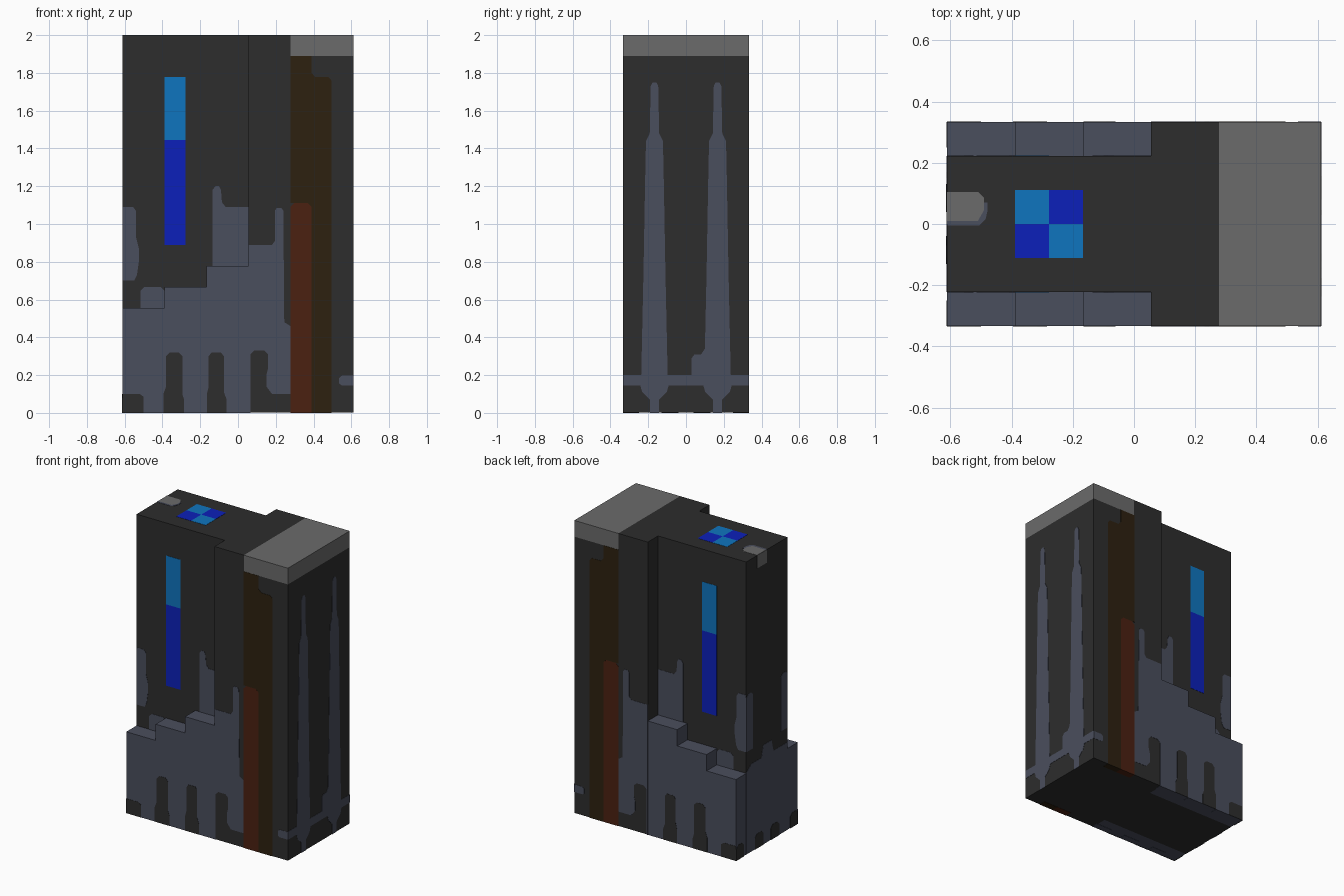
import bpy
import bmesh
from mathutils import Vector

cube = bpy.data.objects.get("Cube")
if cube:
    bpy.data.objects.remove(cube, do_unlink=True)


def material(name, rgb):
    lin = [((c / 255 + 0.055) / 1.055) ** 2.4 if c > 10 else c / 255 / 12.92 for c in rgb]
    m = bpy.data.materials.new(name)
    m.use_nodes = True
    m.diffuse_color = (*lin, 1)
    bsdf = m.node_tree.nodes["Principled BSDF"]
    bsdf.inputs["Base Color"].default_value = (*lin, 1)
    bsdf.inputs["Roughness"].default_value = 0.9
    return m


DARK = material("charcoal", (45, 45, 45))
SLATE = material("slate", (74, 78, 93))
PALE = material("pale grey", (107, 107, 107))
SKY = material("bright blue", (15, 117, 191))
DEEP = material("deep blue", (12, 32, 186))
BROWN = material("dark brown", (45, 33, 16))
RUST = material("rust", (75, 33, 17))

U = 1 / 9                      # modelling grid unit
X, Y, W = 5.5 * U, 3 * U, 2 * U  # half length, half width, half core width
T = 0.0015                     # paint plate thickness


def finish(name, bm, mat):
    bmesh.ops.recalc_face_normals(bm, faces=bm.faces)
    me = bpy.data.meshes.new(name)
    bm.to_mesh(me)
    bm.free()
    me.materials.append(mat)
    ob = bpy.data.objects.new(name, me)
    bpy.context.collection.objects.link(ob)
    return ob


def box(name, x0, x1, y0, y1, z0, z1, mat):
    bm = bmesh.new()
    bmesh.ops.create_cube(bm, size=1)
    for v in bm.verts:
        v.co = Vector(((x0, x1)[v.co.x > 0], (y0, y1)[v.co.y > 0], (z0, z1)[v.co.z > 0]))
    return finish(name, bm, mat)


def plate(name, pts, axis, level, mat):
    """Thin outline plate on the plane axis = level, facing away from the model."""
    out = -1 if (level < 0.01) else 1
    normal = Vector([out * T if i == axis else 0 for i in range(3)])
    bm = bmesh.new()
    verts = []
    for p in pts:
        co = list(p)
        co.insert(axis, level)
        verts.append(bm.verts.new(co))
    face = bm.faces.new(verts)
    ext = bmesh.ops.extrude_face_region(bm, geom=[face])
    top = [g for g in ext["geom"] if isinstance(g, bmesh.types.BMVert)]
    bmesh.ops.translate(bm, verts=top, vec=normal)
    return finish(name, bm, mat)


def rect(a0, a1, b0, b1):
    return [(a0, b0), (a1, b0), (a1, b1), (a0, b1)]


def round_top(a0, a1, b0, b1, r=0.02):
    return [(a0, b0), (a1, b0), (a1, b1 - r), (a1 - r, b1), (a0 + r, b1), (a0, b1 - r)]


# Main masses
Z0 = T
S0, S1, S2 = -3.5 * U, -1.5 * U, 0.5 * U   # step edges along x
CAP = 2.5 * U
box("core", -X, S2, -W, W, Z0, 2, DARK)
box("rear_block", S2, X, -Y, Y, Z0, 17 * U, DARK)
box("rear_block_top", S2, CAP, -Y, Y, 17 * U, 2, DARK)
box("cap", CAP, X, -Y, Y, 17 * U, 2, PALE)

# Everything on the two long sides is the same on both
for s, side in ((-1, "front"), (1, "back")):
    # stepped ledges
    for i, (x0, x1, h) in enumerate(((-X, S0, 5), (S0, S1, 6), (S1, S2, 7))):
        ya, yb = sorted((s * W, s * Y))
        box(f"{side}_step_{i + 1}", x0, x1, ya, yb, Z0, h * U, SLATE)

    # plates on the outer wall
    outer = [
        ("weathering", [(S2, 0), (0.065, 0.0), (0.065, 0.31), (0.085, 0.33), (0.14, 0.33), (0.16, 0.31),
                        (0.16, 0.24), (0.15, 0.2), (0.15, 0.14), (0.18, 0.1), (CAP, 0.1), (CAP, 0.46),
                        (0.245, 0.48), (0.24, 1.07), (0.23, 1.085), (0.205, 1.085), (0.195, 1.07),
                        (0.195, 0.91), (0.18, 8 * U), (S2, 8 * U)], SLATE),
        ("band_end", [(0.535, 0.155), (0.55, 0.145), (X, 0.145), (X, 0.197), (0.55, 0.197), (0.535, 0.185)], SLATE),
        ("corner_notch", [(-X, 0), (-0.5, 0), (-0.5, 0.085), (-0.52, 0.1), (-X, 0.1)], DARK),
        ("notch_1", [(-0.395, 0), (-0.285, 0), (-0.285, 0.07), (-0.295, 0.1), (-0.295, 0.3), (-0.315, 0.32),
                     (-0.36, 0.32), (-0.38, 0.3), (-0.38, 0.14), (-0.395, 0.1)], DARK),
        ("notch_2", [(-0.165, 0), (-0.06, 0), (-0.06, 0.07), (-0.075, 0.11), (-0.075, 0.3), (-0.09, 0.32),
                     (-0.14, 0.32), (-0.155, 0.3), (-0.155, 0.14), (-0.165, 0.1)], DARK),
        ("rust_stripe", round_top(CAP, 3.5 * U, 0, 10 * U), RUST),
        ("brown_stripe", [(3.5 * U, 0), (4.45 * U, 0), (4.45 * U, 1.76), (4.3 * U, 1.778), (0.41, 1.778),
                          (3.5 * U, 1.8), (3.5 * U, 17 * U), (CAP, 17 * U), (CAP, 10 * U), (0.37, 10 * U),
                          (3.5 * U, 1.09)], BROWN),
    ]
    # plates on the recessed core wall
    inner = [
        ("edge_stain", [(-X, 0.7), (-0.55, 0.7), (-0.535, 0.73), (-0.525, 0.8), (-0.525, 0.87),
                        (-0.54, 0.93), (-0.54, 1.07), (-0.555, 1.09), (-X, 1.09)], SLATE),
        ("low_stain", round_top(-0.515, S0, 5 * U, 6 * U), SLATE),
        ("tall_stain", [(-0.135, 7 * U), (S2, 7 * U), (S2, 1.09), (-0.065, 1.09), (-0.085, 1.115),
                        (-0.09, 1.18), (-0.1, 1.2), (-0.12, 1.2), (-0.135, 1.18)], SLATE),
        ("window_lower", rect(S0, -2.5 * U, 8 * U, 13 * U), DEEP),
        ("window_upper", rect(S0, -2.5 * U, 13 * U, 16 * U), SKY),
    ]
    for name, pts, mat in outer:
        plate(f"{side}_{name}", pts, 1, s * Y, mat)
    for name, pts, mat in inner:
        plate(f"{side}_{name}", pts, 1, s * W, mat)

    # paint wrapping under the base
    for i, (x0, x1, mat) in enumerate(((-0.5, -0.395, SLATE), (-0.285, -0.165, SLATE), (-0.06, 0.065, SLATE),
                                       (CAP, 3.5 * U, RUST), (3.5 * U, 4.45 * U, BROWN))):
        ya, yb = sorted((s * Y, s * (Y - 0.045)))
        plate(f"{side}_base_patch_{i + 1}", rect(x0, x1, ya, yb), 2, Z0, mat)

    # tall streaks on the +x end
    c = s * 0.167
    half = [(0.07, 0.2), (0.058, 0.75), (0.05, 1.2), (0.045, 1.44), (0.025, 1.48), (0.02, 1.73), (0.01, 1.75)]
    plate(f"{side}_streak", [(c + a, z) for a, z in half] + [(c - a, z) for a, z in reversed(half)], 0, X, SLATE)
    foot = [(0.024, 0), (0.024, 0.07), (0.065, 0.11), (0.075, 0.145)]
    plate(f"{side}_streak_foot", [(c + a, z) for a, z in foot] + [(c - a, z) for a, z in reversed(foot)],
          0, X, SLATE)

    # stains and base notches on the -x end
    for name, y0, y1, z0, z1, mat in (("end_stain", 0.15, W, 0.7, 1.09, SLATE),
                                      ("end_notch_outer", 0.25, Y, 0, 0.1, DARK),
                                      ("end_notch_inner", 0.04, 0.13, 0, 0.1, DARK)):
        ya, yb = sorted((s * y0, s * y1))
        level = -X - (T if mat == DARK else 0)
        plate(f"{side}_{name}", round_top(ya, yb, z0, z1), 0, level, mat)

# Remaining paint on the two ends
plate("end_band", rect(-Y, Y, 0.145, 0.2), 0, X, SLATE)
plate("end_band_bump", [(0.03, 0.2), (0.1, 0.2), (0.1, 0.34), (0.08, 0.31), (0.045, 0.31), (0.03, 0.29)], 0, X, SLATE)
plate("low_end_weathering", [(-W, Z0), (W, Z0), (W, 0.56), (0.17, 0.6), (0.06, 0.6), (0.04, 0.68),
                             (-0.05, 0.68), (-0.07, 0.6), (-W, 0.6)], 0, -X, SLATE)
plate("end_lamp", rect(0, 0.105, 17.2 * U, 2), 0, -X, PALE)

# Roof details
plate("roof_lamp_rim", [(-X, -0.005), (-0.505, -0.005), (-0.485, 0.015), (-0.478, 0.045), (-0.478, 0.07),
                        (-0.49, 0.07), (-0.49, 0.045), (-0.51, 0.01), (-X, 0.01)], 2, 2, SLATE)
plate("roof_lamp", [(-X, 0.01), (-0.51, 0.01), (-0.49, 0.045), (-0.49, 0.085), (-0.51, 0.105), (-X, 0.105)],
      2, 2, PALE)
for i in (0, 1):
    for j in (0, 1):
        x0, y0 = (i - 3.5) * U, (j - 1) * U
        plate(f"roof_tile_{i + 1}_{j + 1}", rect(x0, x0 + U, y0, y0 + U), 2, 2, SKY if i != j else DEEP)

# Base plates face downward
for ob in bpy.context.collection.objects:
    if "base_patch" in ob.name:
        for v in ob.data.vertices:
            v.co.z = max(v.co.z, 0.0)
